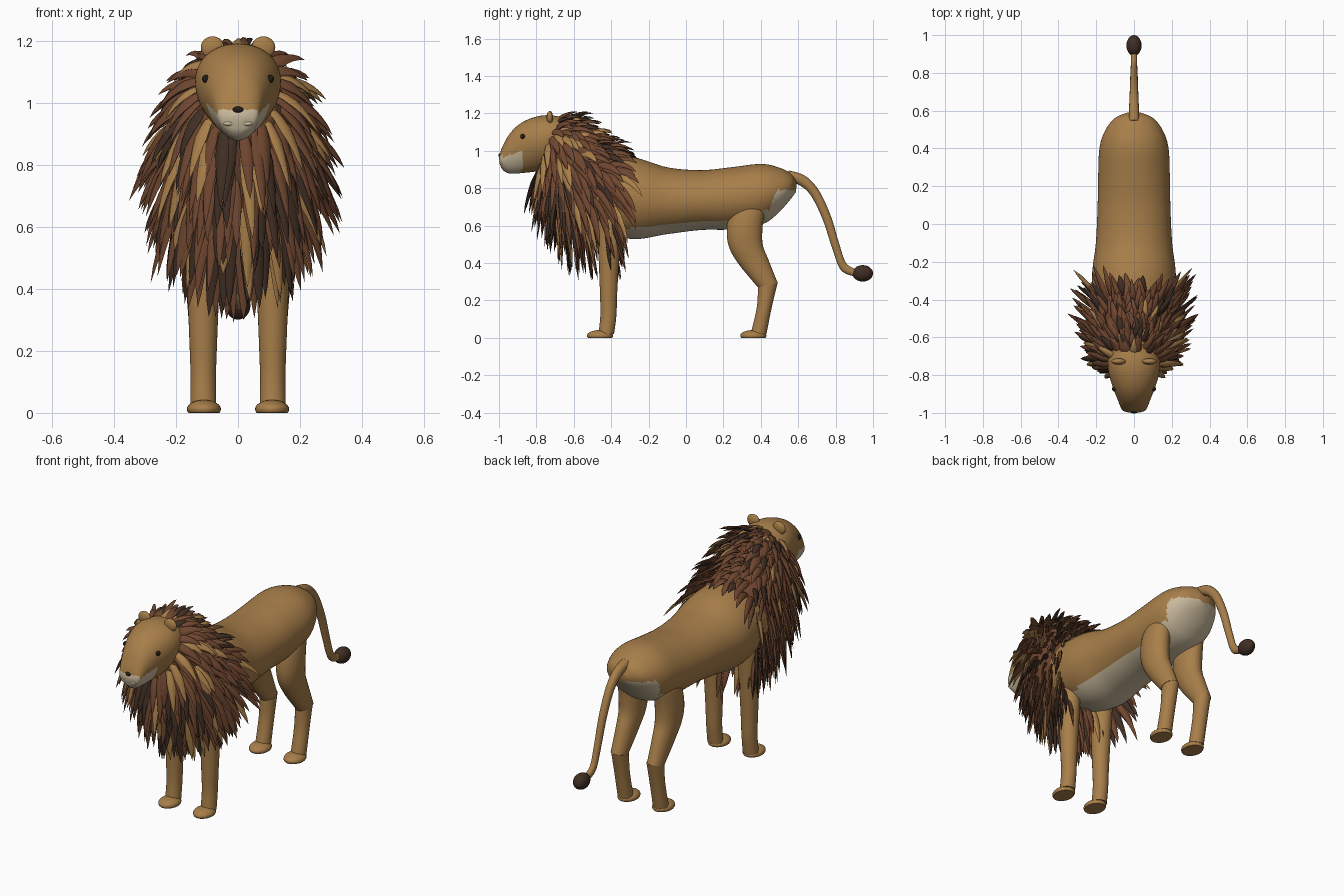
import bpy, bmesh, math, random
from mathutils import Vector

random.seed(7)
if "Cube" in bpy.data.objects:
    bpy.data.objects.remove(bpy.data.objects["Cube"])


def material(name, r, g, b):
    m = bpy.data.materials.new(name)
    m.use_nodes = True
    m.diffuse_color = (r, g, b, 1)
    node = m.node_tree.nodes["Principled BSDF"]
    node.inputs["Base Color"].default_value = (r, g, b, 1)
    node.inputs["Roughness"].default_value = 0.8
    return m


TAN = material("tan fur", 0.39, 0.21, 0.068)
CREAM = material("cream fur", 0.60, 0.50, 0.34)
BROWN = material("mane brown", 0.16, 0.062, 0.029)
DARK = material("mane dark brown", 0.05, 0.027, 0.017)
BLACK = material("eye and nose black", 0.018, 0.011, 0.008)


def finish(name, bm, mats, rule=None):
    """Turn a bmesh into a smooth object, colouring faces by a rule."""
    bmesh.ops.recalc_face_normals(bm, faces=bm.faces)
    bm.normal_update()
    for f in bm.faces:
        f.smooth = True
        if rule:
            f.material_index = rule(f.calc_center_median(), f.normal)
    me = bpy.data.meshes.new(name)
    bm.to_mesh(me)
    bm.free()
    for m in mats:
        me.materials.append(m)
    me.set_sharp_from_angle(angle=math.radians(50))
    ob = bpy.data.objects.new(name, me)
    bpy.context.scene.collection.objects.link(ob)


def spline(rows, t):
    """Catmull-Rom point at t (0..1) through rows of numbers."""
    n = len(rows) - 1
    i = min(int(t * n), n - 1)
    u = t * n - i
    a, b, c, d = (rows[min(max(k, 0), n)] for k in (i - 1, i, i + 1, i + 2))
    return [q + 0.5 * u * (r - p + u * (2 * p - 5 * q + 4 * r - s + u * (3 * (q - r) + s - p)))
            for p, q, r, s in zip(a, b, c, d)]


def ring_point(row, a, x=0, taper=0):
    """Point on an oval whose two ends lie at (y0, z0) and (y1, z1)."""
    y0, z0, y1, z1, rx = row
    c = math.cos(a)
    return Vector((x + rx * math.sin(a) * (1 + taper * c), (y0 + y1) / 2 + c * (y0 - y1) / 2,
                   (z0 + z1) / 2 + c * (z0 - z1) / 2))


def loft(name, rows, mats, rule=None, x=0, sides=32, steps=5, taper=0):
    bm = bmesh.new()
    count = (len(rows) - 1) * steps
    rings = []
    for k in range(count + 1):
        row = spline(rows, k / count)
        rings.append([bm.verts.new(ring_point(row, math.tau * j / sides, x, taper))
                      for j in range(sides)])
    for r, s in zip(rings, rings[1:]):
        for j in range(sides):
            bm.faces.new((r[j - 1], r[j], s[j], s[j - 1]))
    bm.faces.new(rings[0])
    bm.faces.new(rings[-1])
    finish(name, bm, mats, rule)


def ball(name, loc, size, mat, floor=-1):
    bm = bmesh.new()
    bmesh.ops.create_uvsphere(bm, u_segments=24, v_segments=16, radius=1)
    for v in bm.verts:
        v.co = Vector(p + c * s for p, c, s in zip(loc, v.co, size))
        v.co.z = max(v.co.z, floor)
    bmesh.ops.dissolve_degenerate(bm, edges=bm.edges, dist=0.0001)
    finish(name, bm, [mat])


# Rows are: first end y, z; second end y, z; half width
body = [(-.50, .98, -.55, .60, .20), (-.28, .965, -.30, .53, .222), (-.10, .912, -.10, .555, .202),
        (.08, .897, .08, .577, .193), (.24, .912, .24, .58, .19), (.40, .93, .40, .605, .183),
        (.50, .91, .48, .655, .155), (.565, .875, .55, .73, .105), (.592, .83, .588, .78, .035)]
loft("body", body, [TAN, CREAM],
     lambda c, n: int(c.y > -.42 and (n.z < -.74 or (c.y > .4 and n.z < -.6)
                                      or (n.y > .45 and c.z < .79))), sides=64, steps=8)

# Head with a cream muzzle
head = [(-.62, 1.17, -.66, .92, .12), (-.72, 1.19, -.74, .90, .136), (-.80, 1.183, -.80, .89, .13),
        (-.88, 1.15, -.87, .882, .106), (-.94, 1.095, -.93, .878, .083), (-.978, 1.03, -.962, .885, .069),
        (-.993, .99, -.985, .905, .056), (-1.0, .96, -.995, .93, .022)]
loft("head", head, [TAN, CREAM],
     lambda c, n: int(c.y < -.875 and c.z < (.978 if c.y < -.98 else .952 + .45 * (c.y + 1))),
     sides=64, steps=8, taper=.17)
ball("nose", (0, -.991, .977), (.019, .012, .011), BLACK)

# Paired parts
front_leg = [(-.49, .78, -.33, .78, .05), (-.475, .62, -.34, .62, .055), (-.468, .45, -.355, .45, .053),
             (-.46, .24, -.368, .24, .045), (-.458, .12, -.372, .12, .041), (-.468, .02, -.385, .02, .042)]
thigh = [(.29, .74, .40, .76, .025), (.235, .67, .425, .71, .055), (.218, .57, .41, .60, .066),
         (.232, .48, .41, .50, .062), (.285, .39, .44, .42, .053), (.385, .27, .49, .295, .043)]
shank = [(.385, .27, .49, .295, .043), (.378, .16, .46, .17, .041), (.345, .02, .43, .02, .041)]
for side, s in (("left", 1), ("right", -1)):
    loft(side + "_front_leg", front_leg, [TAN], x=s * .112)
    loft(side + "_thigh", thigh, [TAN], x=s * .115)
    loft(side + "_shank", shank, [TAN], x=s * .112)
    ball(side + "_front_paw", (s * .11, -.46, .012), (.055, .07, .03), TAN, 0)
    ball(side + "_hind_paw", (s * .11, .36, .012), (.055, .07, .03), TAN, 0)
    ball(side + "_ear", (s * .082, -.728, 1.178), (.038, .017, .036), TAN)
    ball(side + "_eye", (s * .104, -.873, 1.077), (.012, .013, .013), BLACK)
    ball(side + "_lip", (s * .03, -.988, .933), (.017, .009, .008), CREAM)

# Tail with a dark tuft
tail = [(.55, .895, .54, .84, .028), (.635, .868, .60, .82, .026), (.71, .79, .665, .765, .023),
        (.775, .65, .73, .635, .021), (.82, .50, .78, .485, .019), (.86, .395, .83, .36, .017),
        (.93, .362, .92, .325, .017)]
loft("tail", tail, [TAN], sides=16)
ball("tail_tuft", (0, .945, .345), (.04, .055, .044), DARK)

# Neck that carries the mane
neck = [(-.70, 1.16, -.79, .90, .13), (-.60, 1.155, -.73, .73, .185),
        (-.48, 1.065, -.63, .59, .21), (-.30, .945, -.40, .57, .20)]
loft("neck", neck, [BROWN], sides=40)


def strand(bm, p, normal, d, length, width, mat):
    """Flat, pointed lock of hair that droops along its length."""
    steps, sides = 6, 6
    rings = []
    for k in range(steps):
        t = k / steps
        w = width * (.6 + 1.4 * t) if t < .3 else width * (1 - t) ** .6 * 1.25
        across = d.cross(normal).normalized()
        up = across.cross(d).normalized()
        rings.append([bm.verts.new(p + across * w * math.cos(math.tau * j / sides)
                                   + up * w * .5 * math.sin(math.tau * j / sides)) for j in range(sides)])
        p = p + d * length / steps
        d = (d + Vector((0, 0, -.17))).normalized()
    tip = bm.verts.new(p)
    faces = [bm.faces.new(rings[0])]
    for j in range(sides):
        for r, s in zip(rings, rings[1:]):
            faces.append(bm.faces.new((r[j - 1], r[j], s[j], s[j - 1])))
        faces.append(bm.faces.new((rings[-1][j - 1], rings[-1][j], tip)))
    for f in faces:
        f.material_index = mat


# Mane: rows of locks from the face back to the shoulders
bm = bmesh.new()
ROWS = 12
for i in range(ROWS):
    count = 25 + i
    for j in range(count):
        a = math.tau * (j + (i % 2) / 2 + random.uniform(-.3, .3)) / count
        low = (1 - math.cos(a)) / 2
        flank = math.sin(a) ** 2
        t = min(max(i / (ROWS - 1) + random.uniform(-.03, .03), 0), 1) * (.84 + .12 * low)
        root = ring_point(spline(neck, t), a)
        # Locks face outward at the sides and forward on the chest
        normal = Vector((math.sin(a), -.15 - 1.05 * low * low, math.cos(a) * (1 - .5 * low))).normalized()
        out = .3 + .4 * flank * (1 - .4 * t) + .25 * (1 - low) * (t < .25)
        back = (1 - low) * .6 + low * (.75 * t - .05) + .12 * flank
        d = normal * out + Vector((0, back, -.08 - .75 * low))
        d += Vector(random.uniform(-.13, .13) for _ in range(3))
        length = (.125 + .12 * low + .07 * t * flank) * random.uniform(.8, 1.2)
        light = .3 if t < .35 and .1 < low < .8 else .08
        dark = .34 if low > .6 and t > .25 else .16
        pick = random.random()
        mat = 1 if pick < light else 2 if pick > 1 - dark else 0
        strand(bm, root - normal * .01, normal, d.normalized(), length, random.uniform(.018, .026), mat)
finish("mane", bm, [BROWN, TAN, DARK])
